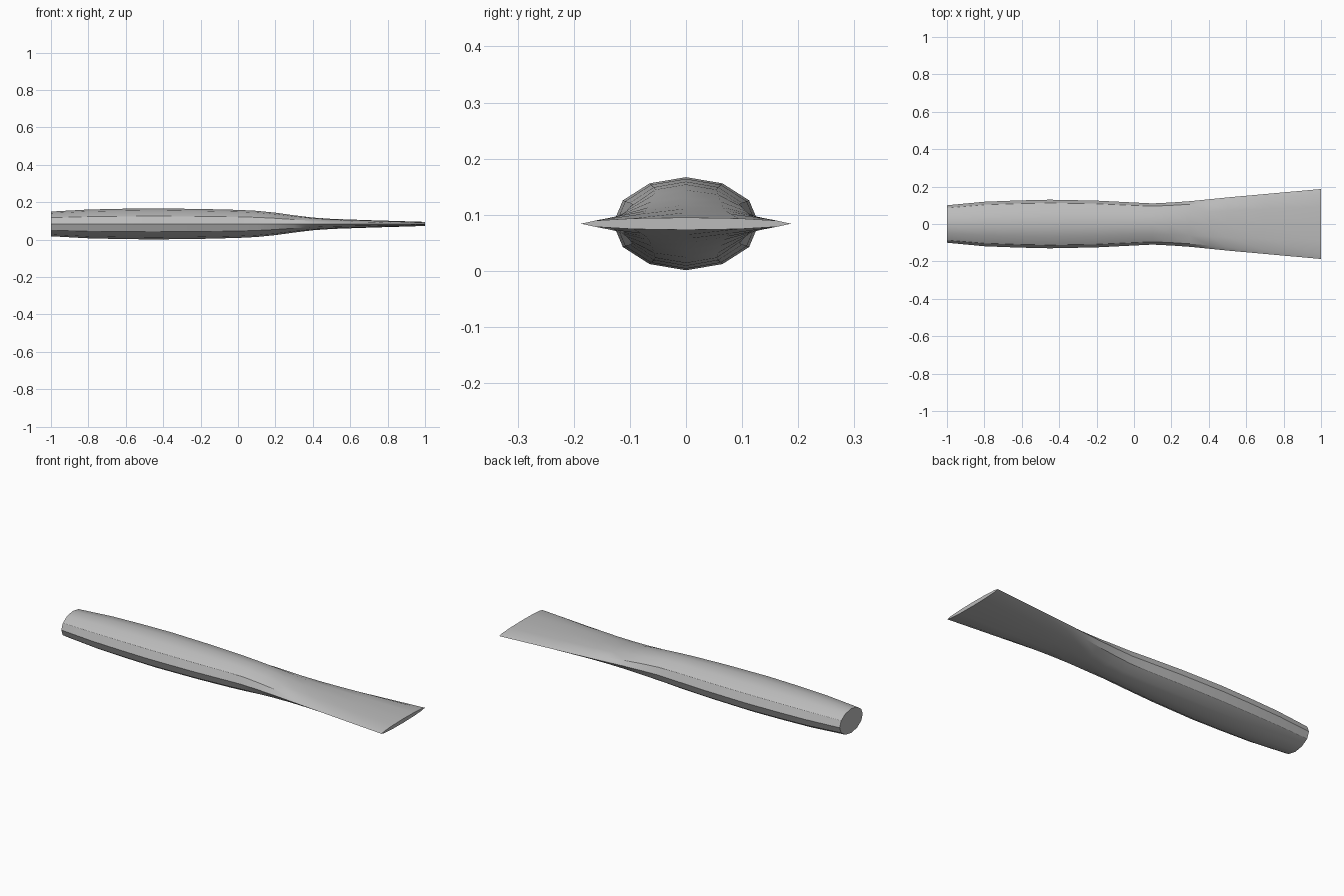
import bpy, bmesh
from math import cos, sin, pi, radians

cube = bpy.data.objects.get("Cube")
if cube:
    bpy.data.objects.remove(cube)

SIDES = 12
CENTRE_Z = 0.084

# Handle to blade: position along x, half width, half thickness
STATIONS = [
    (-1.0, 0.100, 0.066), (-0.8, 0.119, 0.077), (-0.62, 0.126, 0.081),
    (-0.45, 0.130, 0.083), (-0.2, 0.125, 0.080), (0.0, 0.115, 0.075),
    (0.1, 0.110, 0.070), (0.2, 0.115, 0.060), (0.3, 0.122, 0.046),
    (0.4, 0.132, 0.034), (0.5, 0.142, 0.027), (0.7, 0.160, 0.020),
    (1.0, 0.187, 0.011),
]

# Plain grey surface
grey = bpy.data.materials.new("plain_grey")
grey.use_nodes = True
colour = (0.5, 0.5, 0.5, 1)
grey.diffuse_color = colour
grey.node_tree.nodes["Principled BSDF"].inputs["Base Color"].default_value = colour

# Loft elliptical rings into one closed body
bm = bmesh.new()
rings = []
for x, half_width, half_thick in STATIONS:
    angles = [2 * pi * i / SIDES for i in range(SIDES)]
    rings.append([bm.verts.new((x, half_width * cos(a), CENTRE_Z + half_thick * sin(a)))
                  for a in angles])
for a, b in zip(rings, rings[1:]):
    for i in range(SIDES):
        j = (i + 1) % SIDES
        bm.faces.new((a[i], a[j], b[j], b[i]))
# Flat end caps
bm.faces.new(rings[0])
bm.faces.new(rings[-1])
bmesh.ops.recalc_face_normals(bm, faces=bm.faces[:])

mesh = bpy.data.meshes.new("flattened_handle")
bm.to_mesh(mesh)
bm.free()
mesh.materials.append(grey)
handle = bpy.data.objects.new("flattened_handle", mesh)
bpy.context.collection.objects.link(handle)

# Smooth body with crisp side ridges and ends
bpy.ops.object.select_all(action="DESELECT")
handle.select_set(True)
bpy.context.view_layer.objects.active = handle
bpy.ops.object.shade_smooth_by_angle(angle=radians(30))
